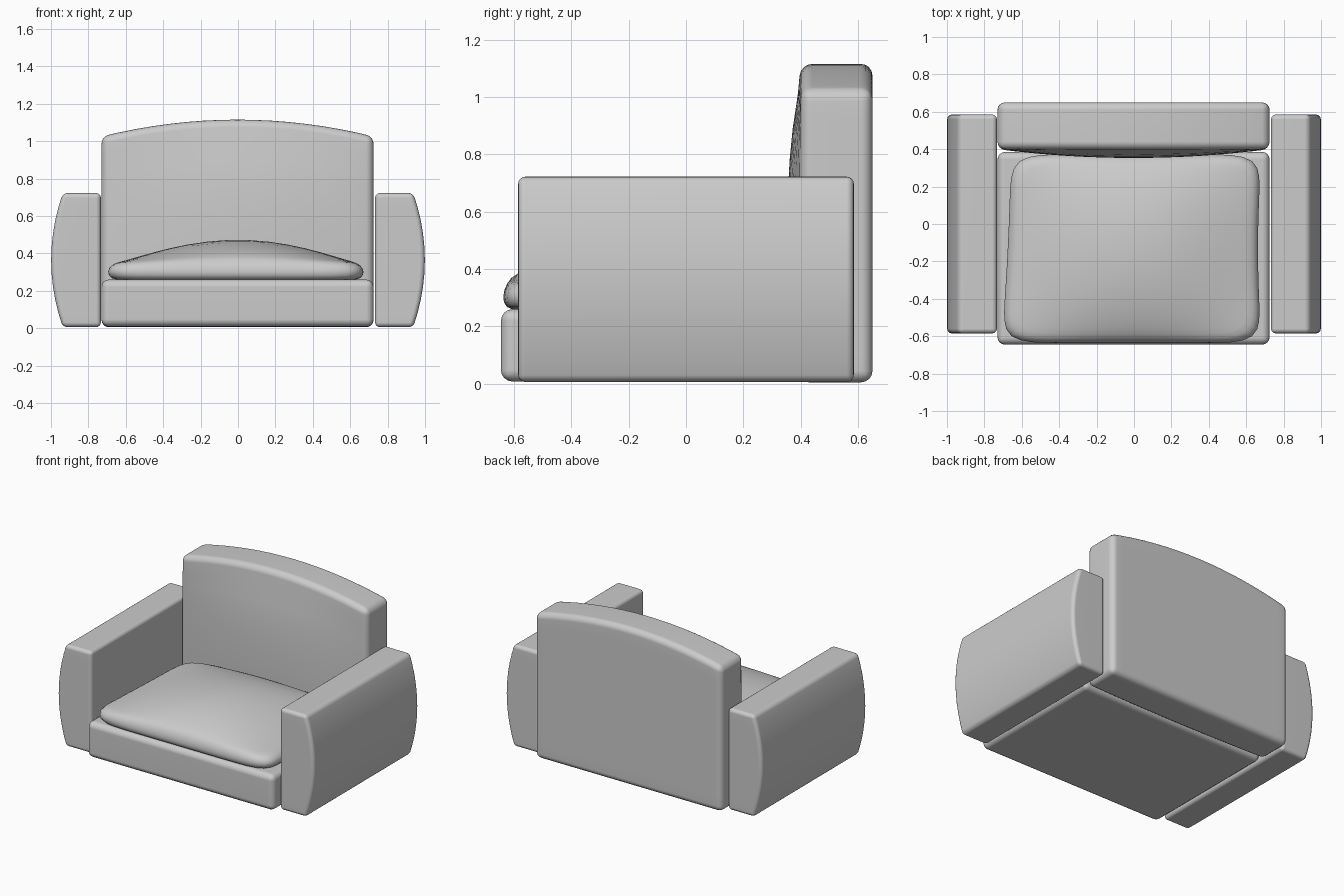
import bpy, bmesh, math

if "Cube" in bpy.data.objects:
    bpy.data.objects.remove(bpy.data.objects["Cube"])


def finish(bm, name, bevel=0, segments=4):
    bmesh.ops.recalc_face_normals(bm, faces=bm.faces)
    mesh = bpy.data.meshes.new(name)
    bm.to_mesh(mesh)
    bm.free()
    ob = bpy.data.objects.new(name, mesh)
    bpy.context.collection.objects.link(ob)
    for p in mesh.polygons:
        p.use_smooth = True
    if bevel:
        m = ob.modifiers.new("Soft edges", 'BEVEL')
        m.width = bevel
        m.segments = segments
        m.limit_method = 'ANGLE'
        m.angle_limit = math.radians(40)
        w = ob.modifiers.new("Weighted normals", 'WEIGHTED_NORMAL')
        w.keep_sharp = True
    return ob


def padded_box(name, lo, hi, cuts, bevel, shape=None):
    """Box with loop cuts per axis, reshaped by a function of (u, v, w) in -1..1."""
    bm = bmesh.new()
    bmesh.ops.create_cube(bm, size=2)
    for axis, n in enumerate(cuts):
        if n:
            edges = [e for e in bm.edges
                     if abs(e.verts[0].co[axis] - e.verts[1].co[axis]) > 1.9]
            bmesh.ops.subdivide_edges(bm, edges=edges, cuts=n, use_grid_fill=True)
    for vert in bm.verts:
        u = vert.co.copy()
        for i in range(3):
            vert.co[i] = lo[i] + (hi[i] - lo[i]) * (u[i] + 1) / 2
        if shape:
            shape(vert.co, u)
    return finish(bm, name, bevel)


# Seat base
padded_box("seat_base", (-0.73, -0.645, 0.008), (0.725, 0.385, 0.26), (0, 0, 0), 0.04)


# Backrest: arched top and softly bulging front
def shape_back(co, u):
    arch = 0.09 * (1 - u.x ** 2)
    co.z += arch * (u.z + 1) / 2
    if u.y < 0:
        co.y -= 0.047 * (1 - u.x ** 2) * max(0, 1 - abs(u.z + 0.1) ** 2.5)


padded_box("backrest", (-0.73, 0.40, 0.005), (0.725, 0.65, 1.025), (15, 0, 9), 0.04, shape_back)

# Armrests: outer side bowed outwards
for side, label in ((-1, "left"), (1, "right")):
    def shape_arm(co, u, side=side):
        if u.x * side > 0:
            co.x += side * 0.062 * (1 - u.z ** 2)
    inner, outer = 0.733 * side, 0.937 * side
    padded_box("armrest_" + label, (min(inner, outer), -0.585, 0.006),
               (max(inner, outer), 0.585, 0.722), (0, 0, 9), 0.025, shape_arm)

# Seat cushion: rounded rings, thin rim, domed top, narrower at the back left
bm = bmesh.new()
N = 96
levels = [(0.5, 0.258), (0.93, 0.258), (0.975, 0.268), (0.995, 0.284), (1, 0.302),
          (0.992, 0.32), (0.972, 0.334), (0.945, 0.342)]
levels += [(s, 0.344) for s in (0.9, 0.84, 0.76, 0.66, 0.54, 0.4, 0.25, 0.1)]


def cushion_point(u, v, z, dome):
    left = 0.685 - 0.025 * v - 0.01 * (1 - v * v)
    right = 0.685 - 0.022 * (1 - v * v)
    x = u * (left if u < 0 else right)
    y = -0.132 + 0.505 * v
    if dome:
        z += 0.128 * max(0, 1 - u * u) ** 1.25 * max(0, 1 - v * v) ** 0.7
    return x, y, z


rings = []
for i, (s, z) in enumerate(levels):
    ring = []
    for k in range(N):
        a = 2 * math.pi * k / N
        c, d = math.cos(a), math.sin(a)
        r = s / (abs(c) ** 9 + abs(d) ** 9) ** (1 / 9)
        ring.append(bm.verts.new(cushion_point(r * c, r * d, z, i > 3)))
    rings.append(ring)
for a, b in zip(rings, rings[1:]):
    for k in range(N):
        bm.faces.new((a[k], a[(k + 1) % N], b[(k + 1) % N], b[k]))
bm.faces.new(rings[0])
bm.faces.new(rings[-1])
finish(bm, "seat_cushion")
